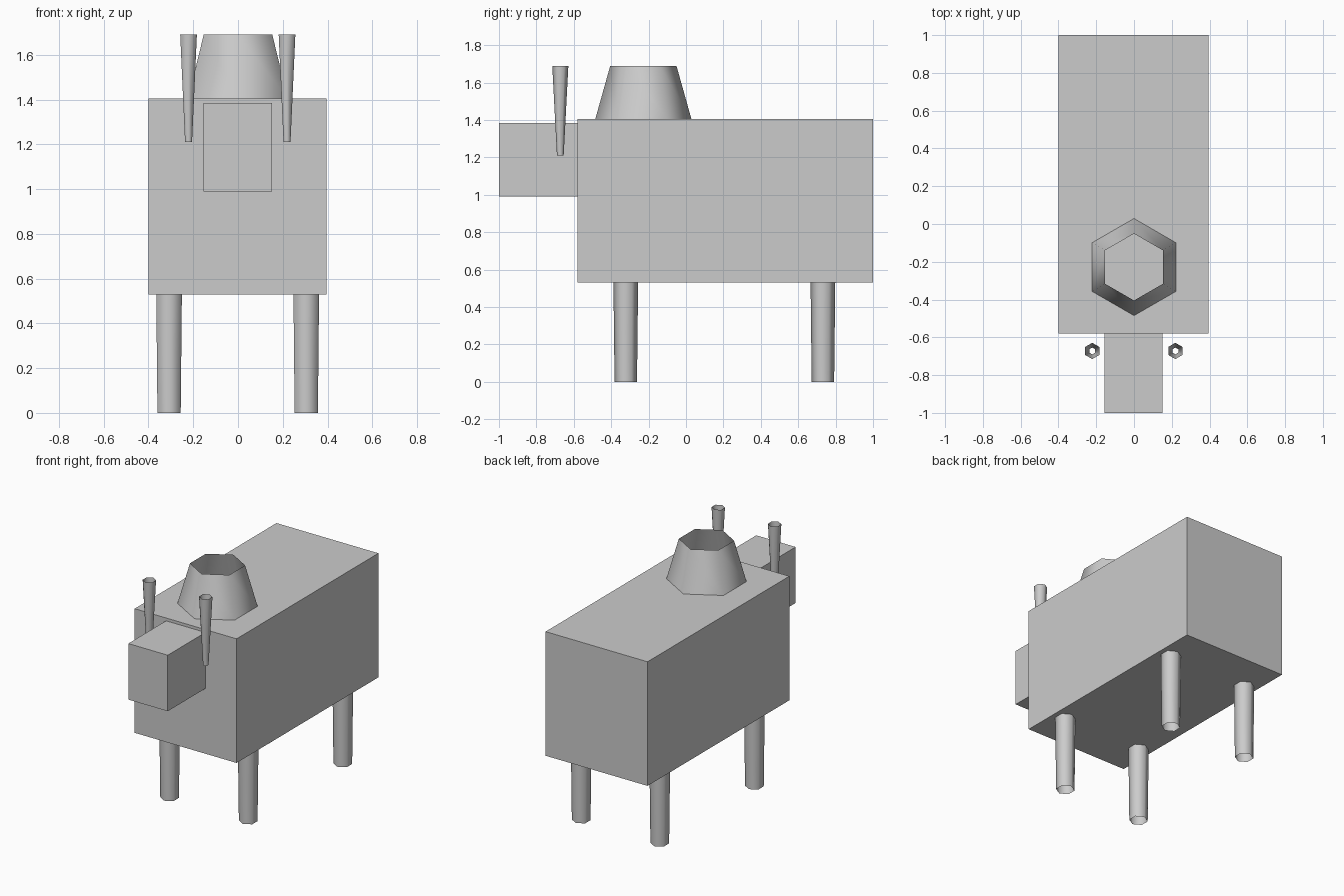
import bpy

if "Cube" in bpy.data.objects:
    bpy.data.objects.remove(bpy.data.objects["Cube"])


def box(name, lo, hi):
    centre = [(a + b) / 2 for a, b in zip(lo, hi)]
    bpy.ops.mesh.primitive_cube_add(size=1, location=centre)
    obj = bpy.context.object
    obj.name = name
    obj.scale = [b - a for a, b in zip(lo, hi)]
    bpy.ops.object.transform_apply(location=False, rotation=False, scale=True)
    return obj


def hex_tube(name, x, y, z0, z1, r0, r1):
    # Open six-sided tapered tube with smooth sides, corners along y
    bpy.ops.mesh.primitive_cone_add(vertices=6, radius1=r0, radius2=r1,
                                    depth=z1 - z0, end_fill_type='NOTHING',
                                    location=(x, y, (z0 + z1) / 2))
    obj = bpy.context.object
    obj.name = name
    bpy.ops.object.shade_smooth()
    return obj


# Body and head blocks
box("body", (-0.40, -0.58, 0.53), (0.395, 1.0, 1.405))
box("head", (-0.155, -1.0, 0.99), (0.152, -0.58, 1.385))

# Hump on the back
hex_tube("hump", 0, -0.228, 1.405, 1.69, 0.257, 0.177)

# Legs and horns on both sides
for side, leg_x, horn_x in (("left", -0.308, -0.221), ("right", 0.305, 0.219)):
    hex_tube(f"front_leg_{side}", leg_x, -0.322, 0, 0.53, 0.06, 0.066)
    hex_tube(f"rear_leg_{side}", leg_x, 0.732, 0, 0.53, 0.06, 0.066)
    hex_tube(f"horn_{side}", horn_x, -0.672, 1.21, 1.69, 0.018, 0.043)
